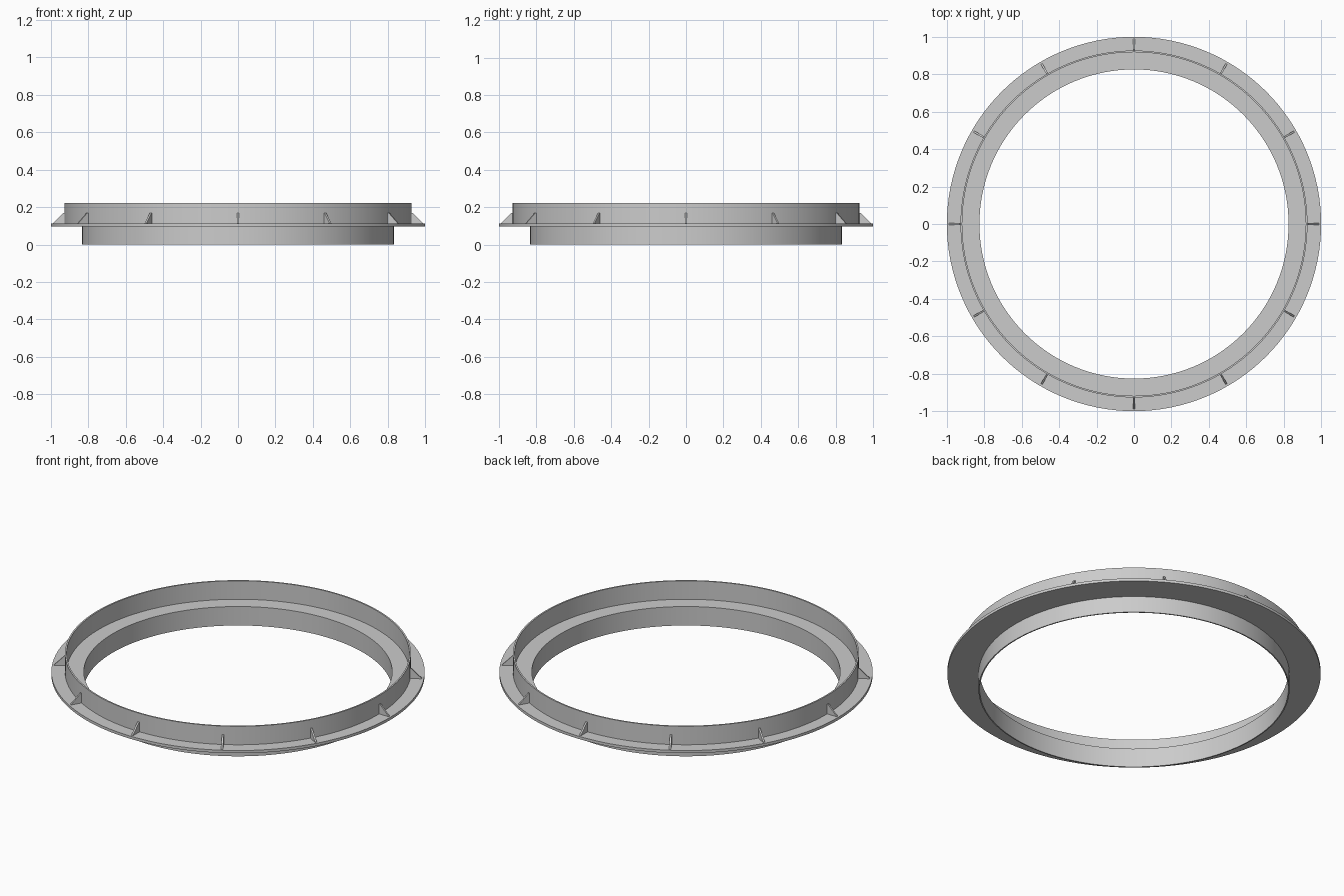
import bpy, bmesh, math

if "Cube" in bpy.data.objects:
    bpy.data.objects.remove(bpy.data.objects["Cube"])

SEGMENTS = 128


def make_object(name, bm):
    bmesh.ops.recalc_face_normals(bm, faces=bm.faces)
    mesh = bpy.data.meshes.new(name)
    bm.to_mesh(mesh)
    bm.free()
    ob = bpy.data.objects.new(name, mesh)
    bpy.context.collection.objects.link(ob)
    return ob


def ring(name, inner, outer, z0, z1):
    """Rectangular section swept around the z axis."""
    bm = bmesh.new()
    section = [(inner, z0), (outer, z0), (outer, z1), (inner, z1)]
    loops = []
    for i in range(SEGMENTS):
        a = 2 * math.pi * i / SEGMENTS
        loops.append([bm.verts.new((r * math.cos(a), r * math.sin(a), z)) for r, z in section])
    for i in range(SEGMENTS):
        p, q = loops[i], loops[(i + 1) % SEGMENTS]
        for j in range(4):
            k = (j + 1) % 4
            bm.faces.new((p[j], q[j], q[k], p[k]))
    ob = make_object(name, bm)
    bpy.ops.object.select_all(action='DESELECT')
    ob.select_set(True)
    bpy.context.view_layer.objects.active = ob
    bpy.ops.object.shade_smooth_by_angle(angle=math.radians(30))
    return ob


def gusset(name, angle):
    """Triangular stiffening plate standing on the flange."""
    bm = bmesh.new()
    profile = [(0.922, 0.11), (0.988, 0.11), (0.988, 0.114), (0.932, 0.17), (0.922, 0.17)]
    half = 0.005
    sides = [[bm.verts.new((r, y, z)) for r, z in profile] for y in (-half, half)]
    a, b = sides
    bm.faces.new(a)
    bm.faces.new(b[::-1])
    n = len(profile)
    for i in range(n):
        j = (i + 1) % n
        bm.faces.new((a[i], b[i], b[j], a[j]))
    ob = make_object(name, bm)
    ob.rotation_euler.z = angle


# Lower spigot, flat flange and upper collar
ring("lower_ring", 0.826, 0.833, 0.0, 0.112)
ring("flange", 0.833, 1.0, 0.096, 0.112)
ring("upper_ring", 0.918, 0.927, 0.112, 0.221)

# Twelve gussets around the upper collar
for i in range(12):
    gusset(f"gusset_{i + 1}", math.radians(30 * i))
